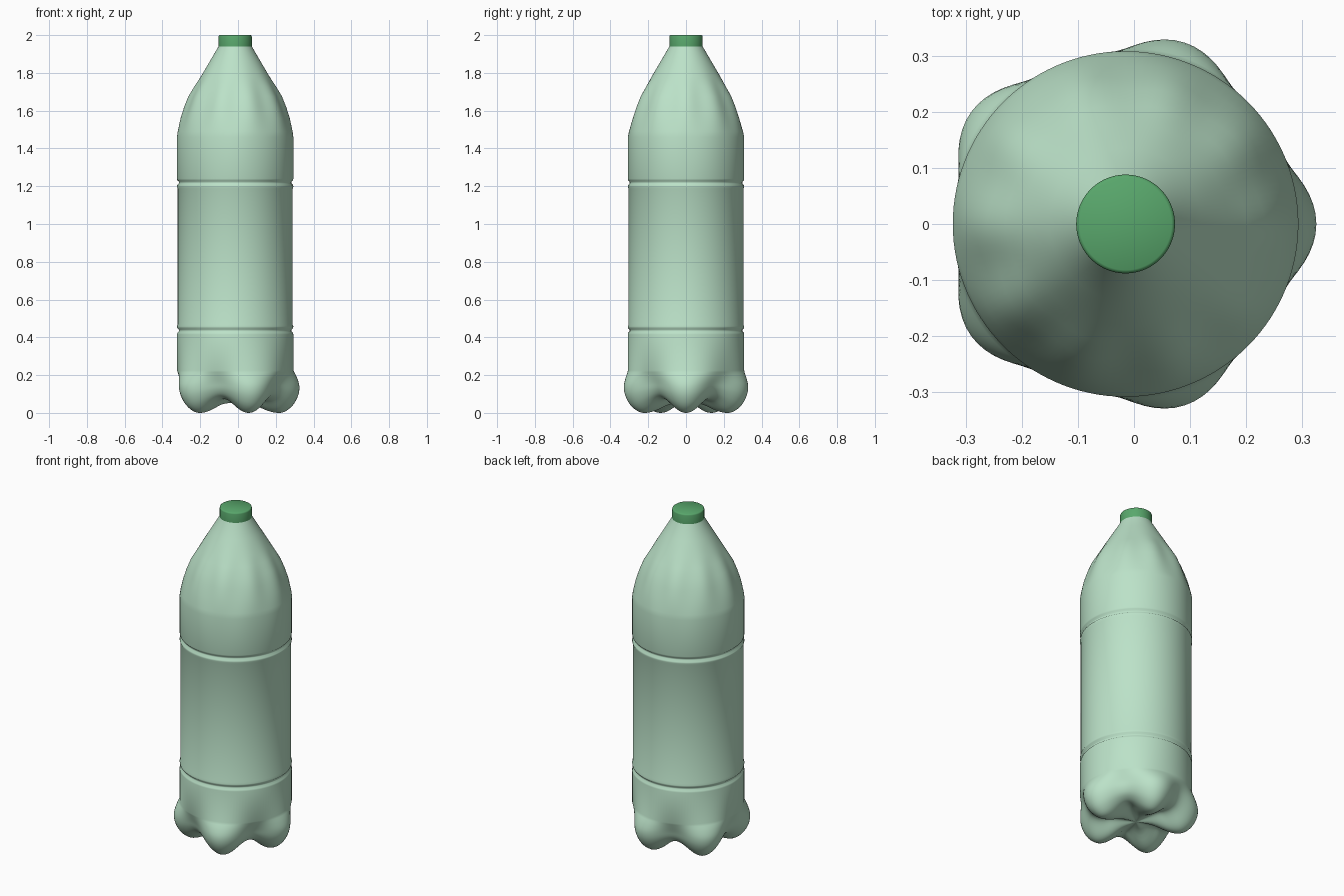
import bpy, bmesh, math
from mathutils import Vector

if "Cube" in bpy.data.objects:
    bpy.data.objects.remove(bpy.data.objects["Cube"])

CX = -0.015      # bottle axis (the feet make the outline lopsided)
SEG = 120


def material(name, color):
    m = bpy.data.materials.new(name)
    m.diffuse_color = (*color, 1)
    m.use_nodes = True
    m.node_tree.nodes["Principled BSDF"].inputs["Base Color"].default_value = m.diffuse_color
    return m


def smooth_path(pts, n=3):
    """Catmull-Rom resampling of an (r, z) path."""
    p = [Vector(q) for q in pts]
    p = [2 * p[0] - p[1]] + p + [2 * p[-1] - p[-2]]
    out = []
    for a, b, c, d in zip(p, p[1:], p[2:], p[3:]):
        for i in range(n):
            t = i / n
            out.append(0.5 * (2 * b + (c - a) * t + (2 * a - 5 * b + 4 * c - d) * t * t
                              + (3 * b - a - 3 * c + d) * t ** 3))
    return out + [p[-2]]


def lathe(name, rings, mat, angle):
    """rings: functions theta -> (r, z); the two ends are closed with a fan / cap."""
    bm = bmesh.new()
    loops = []
    for f in rings:
        loop = []
        for i in range(SEG):
            t = 2 * math.pi * i / SEG
            r, z = f(t)
            loop.append(bm.verts.new((CX + r * math.cos(t), r * math.sin(t), z)))
        loops.append(loop)
    for a, b in zip(loops, loops[1:]):
        for i in range(SEG):
            j = (i + 1) % SEG
            bm.faces.new((a[i], a[j], b[j], b[i]))
    bm.faces.new(loops[0][::-1])
    bm.faces.new(loops[-1])
    bmesh.ops.recalc_face_normals(bm, faces=bm.faces)
    me = bpy.data.meshes.new(name)
    bm.to_mesh(me)
    bm.free()
    ob = bpy.data.objects.new(name, me)
    bpy.context.collection.objects.link(ob)
    me.materials.append(mat)
    bpy.ops.object.select_all(action='DESELECT')
    ob.select_set(True)
    bpy.context.view_layer.objects.active = ob
    bpy.ops.object.shade_smooth_by_angle(angle=math.radians(angle))
    return ob


def foot_ring(tip, valley):
    def f(t):
        w = 0.5 + 0.5 * math.cos(5 * t)
        return valley.lerp(tip, w)
    return f


def fluted_ring(r, z, amp=0.0):
    return lambda t: (r + amp * math.cos(10 * t), z)


# five-lobed base: profile through a foot and profile through a groove
tip = smooth_path([(0.004, 0.055), (0.09, 0.045), (0.17, 0.012), (0.225, 0.0), (0.265, 0.008),
                   (0.305, 0.04), (0.333, 0.09), (0.34, 0.14), (0.328, 0.185), (0.308, 0.225)])
valley = smooth_path([(0.004, 0.055), (0.08, 0.068), (0.14, 0.075), (0.18, 0.073), (0.215, 0.077),
                      (0.25, 0.095), (0.272, 0.125), (0.284, 0.16), (0.297, 0.195), (0.308, 0.225)])
rings = [foot_ring(a, b) for a, b in zip(tip, valley)]

# straight wall with two grooved bands framing the label area
band = [(0.308, -0.025), (0.306, -0.016), (0.298, -0.008), (0.298, 0.0),
        (0.307, 0.009), (0.308, 0.018), (0.304, 0.028)]
rings += [fluted_ring(r, 0.44 + z) for r, z in band]
rings += [fluted_ring(r, 1.215 - z) for r, z in reversed(band)]

# fluted shoulder, then plain cone to the neck
shoulder = [(0.308, 1.46, 0), (0.303, 1.49, 0.001), (0.285, 1.56, 0.004), (0.265, 1.62, 0.005),
            (0.243, 1.675, 0.005), (0.212, 1.73, 0.003), (0.182, 1.78, 0),
            (0.135, 1.86, 0), (0.087, 1.942, 0), (0.08, 1.96, 0)]
rings += [fluted_ring(*s) for s in shoulder]
lathe("bottle_body", rings, material("pale_green", (0.50, 0.76, 0.58)), 50)

# screw cap
cap = [(0.086, 1.938), (0.088, 1.94), (0.088, 1.992), (0.0865, 1.997), (0.082, 2.0)]
lathe("cap", [fluted_ring(*c) for c in cap], material("cap_green", (0.10, 0.39, 0.15)), 40)
